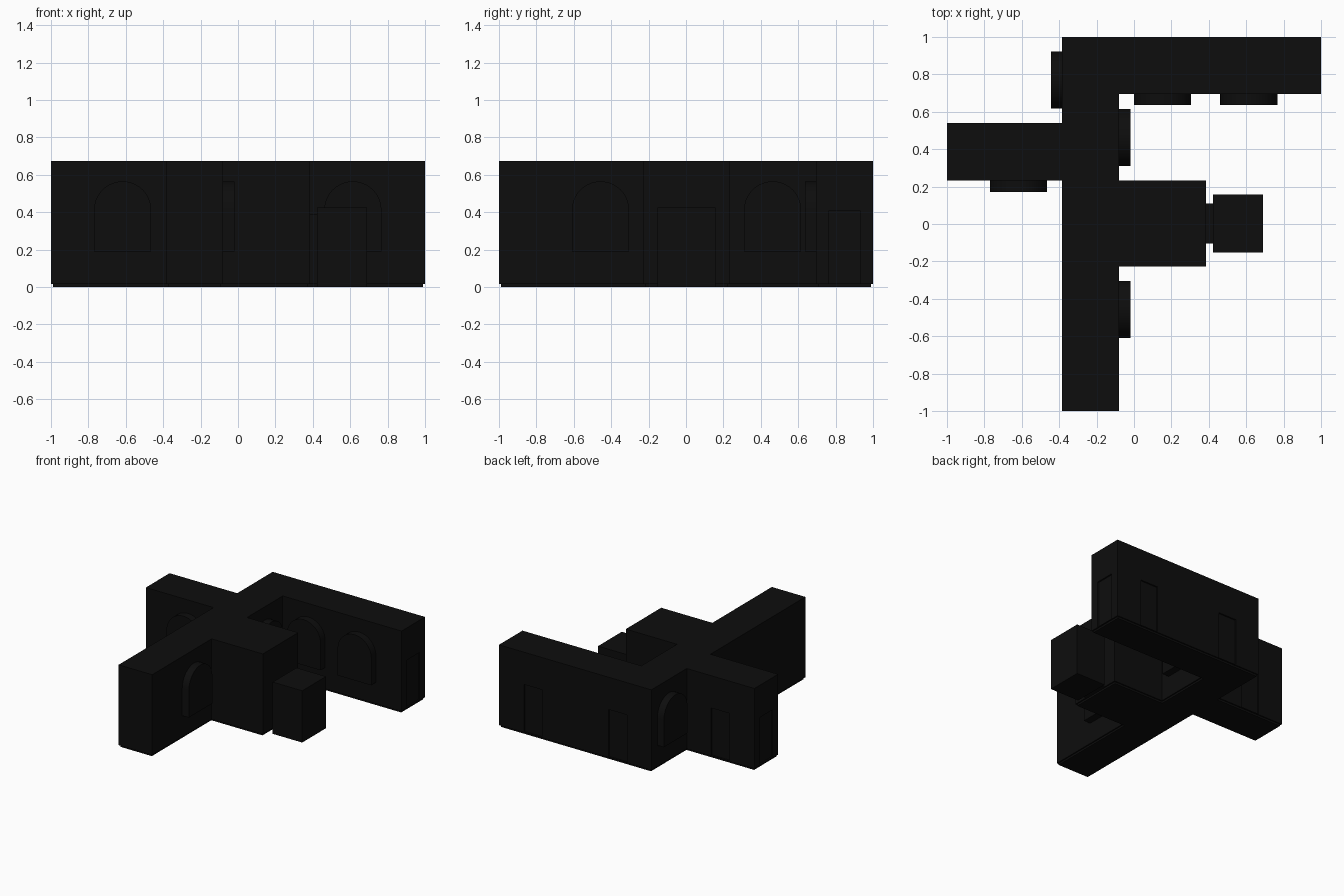
import bpy, bmesh, math
from mathutils import Matrix, Vector

if "Cube" in bpy.data.objects:
    bpy.data.objects.remove(bpy.data.objects["Cube"])

black = bpy.data.materials.new("near black")
black.diffuse_color = (0.004, 0.004, 0.004, 1)
black.use_nodes = True
black.node_tree.nodes["Principled BSDF"].inputs["Base Color"].default_value = black.diffuse_color


def make(name, bm):
    bmesh.ops.recalc_face_normals(bm, faces=bm.faces)
    me = bpy.data.meshes.new(name)
    bm.to_mesh(me)
    bm.free()
    me.materials.append(black)
    ob = bpy.data.objects.new(name, me)
    bpy.context.collection.objects.link(ob)
    return ob


def add_box(bm, x0, x1, y0, y1, z0, z1):
    m = Matrix.Translation(((x0 + x1) / 2, (y0 + y1) / 2, (z0 + z1) / 2))
    m = m @ Matrix.Diagonal((x1 - x0, y1 - y0, z1 - z0, 1))
    bmesh.ops.create_cube(bm, size=1, matrix=m)


def box(name, *dims):
    bm = bmesh.new()
    add_box(bm, *dims)
    return make(name, bm)


# Building: one extruded floor plan with a slightly inset plinth
H, BASE = 0.675, 0.015
plan = [(-.385, -1), (-.08, -1), (-.08, -.228), (.385, -.228), (.385, .232),
        (-.08, .232), (-.08, .695), (1, .695), (1, 1), (-.385, 1),
        (-.385, .54), (-1, .54), (-1, .232), (-.385, .232)]
bm = bmesh.new()
floor = bm.faces.new([bm.verts.new((x, y, BASE)) for x, y in plan])
top = bmesh.ops.extrude_face_region(bm, geom=[floor], use_keep_orig=True)["geom"]
bmesh.ops.translate(bm, vec=(0, 0, H - BASE),
                    verts=[v for v in top if isinstance(v, bmesh.types.BMVert)])
bmesh.ops.recalc_face_normals(bm, faces=bm.faces)
bottom = min(bm.faces, key=lambda f: f.calc_center_median().z)
bmesh.ops.inset_region(bm, faces=[bottom], thickness=0.01, use_even_offset=True)
low = bmesh.ops.extrude_face_region(bm, geom=[bottom])["geom"]
bmesh.ops.translate(bm, vec=(0, 0, -BASE),
                    verts=[v for v in low if isinstance(v, bmesh.types.BMVert)])
if bottom.is_valid:
    bmesh.ops.delete(bm, geom=[bottom], context='FACES_ONLY')
building = make("building", bm)

# Shallow door recesses on the back walls and wing ends
D, W, Z0, Z1 = 0.012, 0.0825, 0.02, 0.41
bm = bmesh.new()
for x, y in [(0.69, 1), (-0.08, 1), (-0.69, 0.54)]:
    add_box(bm, x - W, x + W, y - D, y + 0.05, Z0, Z1)
add_box(bm, 1 - D, 1.05, 0.848 - W, 0.848 + W, Z0, Z1)
add_box(bm, -1.05, -1 + D, 0.386 - W, 0.386 + W, Z0, Z1)
cutter = make("door_cutter", bm)
cutter.hide_render = True
mod = building.modifiers.new("doors", 'BOOLEAN')
mod.operation, mod.solver, mod.object = 'DIFFERENCE', 'EXACT', cutter
bpy.context.view_layer.objects.active = building
bpy.ops.object.modifier_apply(modifier="doors")
bpy.data.objects.remove(cutter)


# Raised arched windows
def arch(name, x, y, angle, r=0.153, z0=0.19, spring=0.412, depth=0.06, n=20):
    bm = bmesh.new()
    pts = [(-r, z0), (r, z0)]
    pts += [(r * math.cos(math.pi * i / n), spring + r * math.sin(math.pi * i / n))
            for i in range(n + 1)]
    face = bm.faces.new([bm.verts.new((px, 0.01, pz)) for px, pz in pts])
    geo = bmesh.ops.extrude_face_region(bm, geom=[face], use_keep_orig=True)["geom"]
    bmesh.ops.translate(bm, vec=(0, -depth - 0.01, 0),
                        verts=[v for v in geo if isinstance(v, bmesh.types.BMVert)])
    bm.transform(Matrix.Translation(Vector((x, y, 0))) @ Matrix.Rotation(angle, 4, 'Z'))
    ob = make(name, bm)
    bpy.ops.object.select_all(action='DESELECT')
    ob.select_set(True)
    bpy.context.view_layer.objects.active = ob
    bpy.ops.object.shade_smooth_by_angle(angle=math.radians(30))


Q = math.pi / 2
for i, (x, y, a) in enumerate([(0.153, 0.695, 0), (0.614, 0.695, 0), (-0.617, 0.232, 0),
                               (-0.08, 0.463, Q), (-0.08, -0.457, Q), (-0.385, 0.77, -Q)]):
    arch(f"arched_window_{i + 1}", x, y, a)

# Entrance porch and its narrow link to the hall
box("porch", 0.422, 0.69, -0.152, 0.157, 0, 0.425)
box("porch_link", 0.375, 0.43, -0.105, 0.11, 0.015, 0.39)
